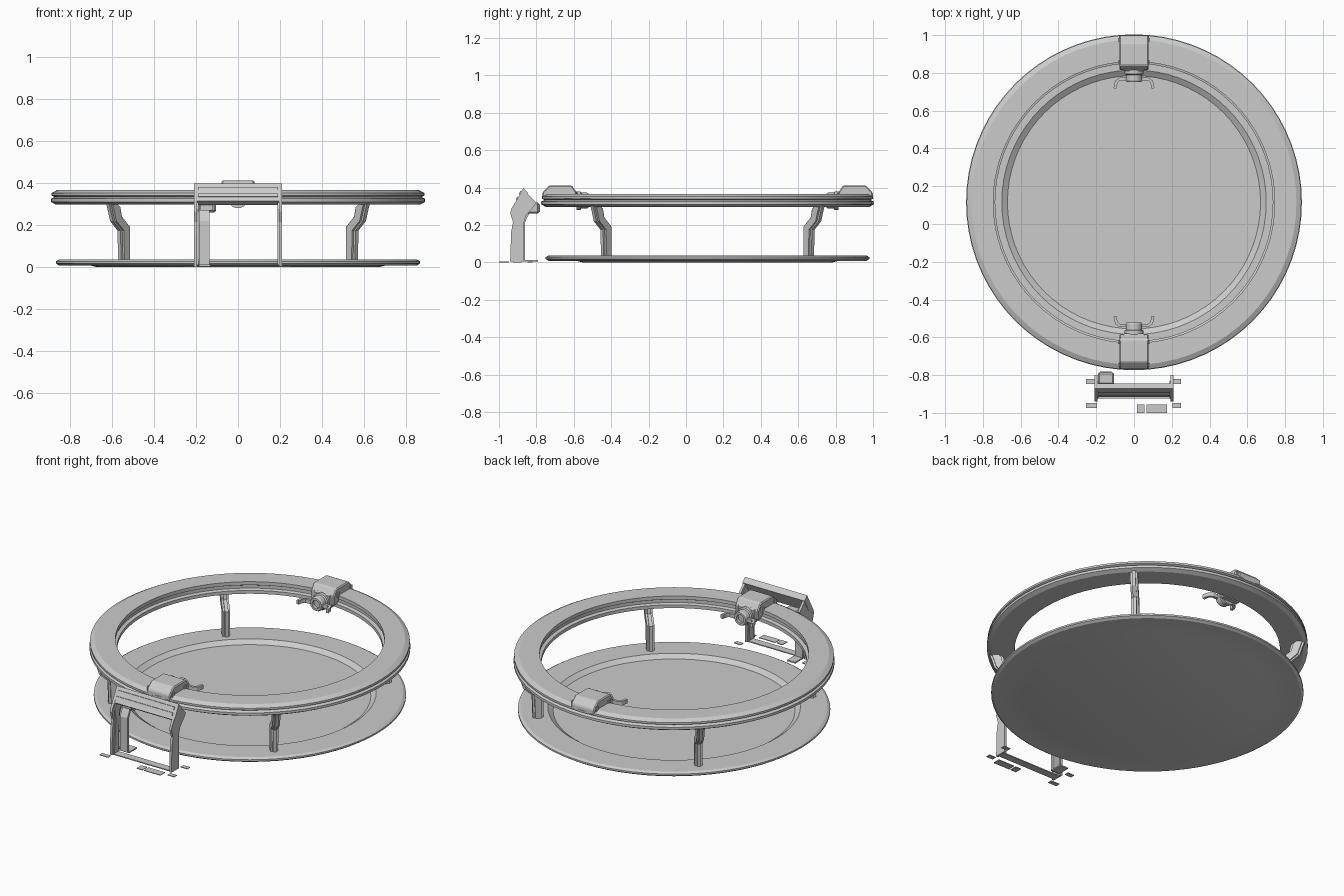
import bpy, bmesh
from math import pi, cos, sin
from mathutils import Matrix, Vector

if "Cube" in bpy.data.objects:
    bpy.data.objects.remove(bpy.data.objects["Cube"], do_unlink=True)

CENTRE = Vector((0, 0.115, 0))

grey = bpy.data.materials.new("light grey")
grey.use_nodes = True
grey.diffuse_color = (0.6, 0.6, 0.6, 1)
grey.node_tree.nodes["Principled BSDF"].inputs["Base Color"].default_value = (0.6, 0.6, 0.6, 1)


def finish(bm, name, matrix=None, smooth=False):
    if matrix:
        bmesh.ops.transform(bm, matrix=matrix, verts=bm.verts)
    bmesh.ops.recalc_face_normals(bm, faces=bm.faces)
    mesh = bpy.data.meshes.new(name)
    bm.to_mesh(mesh)
    bm.free()
    mesh.materials.append(grey)
    obj = bpy.data.objects.new(name, mesh)
    bpy.context.collection.objects.link(obj)
    if smooth:
        bpy.ops.object.select_all(action="DESELECT")
        obj.select_set(True)
        bpy.context.view_layer.objects.active = obj
        bpy.ops.object.shade_smooth_by_angle(angle=pi / 7)
    return obj


def lathe(name, profile, sides, matrix, closed):
    """Spin an (r, z) profile about z."""
    bm = bmesh.new()
    verts = [bm.verts.new((r, 0, z)) for r, z in profile]
    pairs = list(zip(verts, verts[1:] + verts[:1]))
    edges = [bm.edges.new(p) for p in (pairs if closed else pairs[:-1])]
    bmesh.ops.spin(bm, geom=verts + edges, axis=(0, 0, 1), cent=(0, 0, 0),
                   angle=2 * pi, steps=sides, use_merge=True)
    bmesh.ops.remove_doubles(bm, verts=bm.verts, dist=0.0005)
    return finish(bm, name, matrix, True)


def extrude(name, outline, x0, x1, matrix=None, bevel=0):
    """Extrude a (y, z) outline along x."""
    bm = bmesh.new()
    face = bm.faces.new([bm.verts.new((x0, y, z)) for y, z in outline])
    out = bmesh.ops.extrude_face_region(bm, geom=[face])
    bmesh.ops.translate(bm, vec=(x1 - x0, 0, 0),
                        verts=[v for v in out["geom"] if isinstance(v, bmesh.types.BMVert)])
    if bevel:
        bmesh.ops.bevel(bm, geom=bm.edges[:], offset=bevel, segments=1, affect="EDGES")
    return finish(bm, name, matrix)


def box(name, x0, x1, y0, y1, z0, z1, matrix=None, bevel=0):
    return extrude(name, [(y0, z0), (y1, z0), (y1, z1), (y0, z1)], x0, x1, matrix, bevel)


at_centre = Matrix.Translation(CENTRE)

# Base tray with a recessed floor
lathe("base_tray", [(0, .016), (.67, .016), (.7, .037), (.85, .037), (.865, .028), (.865, .018),
                    (.85, .008), (.7, .008), (.67, 0), (0, 0)], 72, at_centre, False)

# Upper ring with grooved inner and outer walls
lathe("upper_ring", [(.745, .366), (.86, .366), (.886, .352), (.886, .34), (.872, .333),
                     (.889, .325), (.889, .31), (.865, .297), (.735, .297), (.735, .317),
                     (.755, .322), (.755, .34), (.745, .345)], 72, at_centre, True)

# Four cranked posts on the diagonals
post = [(.735, .03), (.735, .19), (.79, .24), (.8, .285), (.82, .3), (.875, .3), (.865, .27),
        (.85, .22), (.8, .175), (.795, .03)]
rib = [(r + .012, z) for r, z in post[:5]] + [(r - .012, z) for r, z in post[5:]]
for i in range(4):
    turn = at_centre @ Matrix.Rotation(pi / 4 + i * pi / 2, 4, "Z")
    extrude(f"post_{i + 1}", rib, -.021, .021, turn)
    extrude(f"post_web_{i + 1}", post, -.01, .01, turn)

# Two clamps on the ring, each with a hub and winged handle facing inward
for label, angle in (("back", 0), ("front", pi)):
    place = at_centre @ Matrix.Rotation(angle, 4, "Z")
    extrude(f"{label}_clamp_body", [(.7, .315), (.7, .375), (.725, .412), (.845, .412),
                                    (.883, .375), (.885, .34), (.76, .34), (.73, .315)],
            -.078, .078, place, .006)
    for s in (-1, 1):
        for r in (.74, .86):
            box(f"{label}_clamp_lug", s * .078 - .007, s * .078 + .007, r - .01, r + .01,
                .355, .385, place)
    box(f"{label}_clamp_jaw", -.06, .06, .695, .733, .295, .38, place, .008)
    hub_place = place @ Matrix.Translation((0, .7, .33)) @ Matrix.Rotation(pi / 2, 4, "X")
    lathe(f"{label}_clamp_hub", [(0, 0), (.05, 0), (.05, .02), (.043, .025), (.043, .055),
                                 (.038, .064), (.025, .064), (.025, .045), (0, .045)],
          20, hub_place, False)
    # Curved wings
    for s in (-1, 1):
        bm = bmesh.new()
        path = [(.038, .652), (.075, .652), (.09, .642), (.097, .625), (.1, .603)]
        rows = []
        for k, (x, r) in enumerate(path):
            a, b = path[max(k - 1, 0)], path[min(k + 1, len(path) - 1)]
            side = Vector((b[1] - a[1], a[0] - b[0], 0)).normalized() * .008
            mid = Vector((x, r, .33))
            rows.append([bm.verts.new((mid + side * u + Vector((0, 0, w))) * 1)
                         for u, w in ((1, -.012), (1, .012), (-1, .012), (-1, -.012))])
        for p, q in zip(rows, rows[1:]):
            for j in range(4):
                bm.faces.new((p[j], p[(j + 1) % 4], q[(j + 1) % 4], q[j]))
        bm.faces.new(rows[0])
        bm.faces.new(rows[-1])
        finish(bm, f"{label}_clamp_wing", place @ Matrix.Scale(s, 4, (1, 0, 0)))

# Control stand: two cranked side legs with a raised inner web
leg = [(-.94, .004), (-.935, .16), (-.925, .215), (-.94, .265), (-.932, .29), (-.87, .39),
       (-.8, .318), (-.812, .3), (-.855, .25), (-.866, .215), (-.866, .004)]
web = [(-.925, .01), (-.91, .215), (-.922, .275), (-.87, .365), (-.83, .32), (-.875, .25),
       (-.885, .01)]
for label, s in (("left", 1), ("right", -1)):
    extrude(f"{label}_stand_leg", leg, s * .194, s * .208)
    extrude(f"{label}_stand_leg_web", web, s * .188, s * .194)

# Tilted top bar with raised strips
extrude("stand_top_bar", [(-.915, .315), (-.87, .398), (-.845, .372), (-.885, .295)], -.21, .21)
for z in (.335, .365):
    y = -.915 + (z - .315) * .54
    extrude("stand_bar_strip", [(y - .007, z), (y + .001, z + .016), (y + .008, z + .014),
                                (y, z - .002)], -.19, .19)

# Side box, its inner support and foot
box("stand_side_box", -.19, -.105, -.85, -.785, .26, .32, None, .008)
box("stand_box_cap", -.18, -.12, -.86, -.78, .27, .31)
extrude("inner_support", [(-.875, .01), (-.875, .22), (-.85, .27), (-.835, .27), (-.86, .215),
                          (-.86, .01)], -.185, -.135)
box("inner_support_foot", -.185, -.13, -.865, -.79, .004, .012)

# Floor strip and loose marker plates
box("floor_strip", -.2, .2, -.925, -.88, 0, .006)
for x0, x1, y0, y1 in ((-.255, -.197, -.974, -.947), (.205, .25, -.974, -.947),
                       (-.255, -.21, -.847, -.82), (.205, .25, -.847, -.82),
                       (.015, .055, -1, -.955), (.065, .175, -1, -.955)):
    box("marker_plate", x0, x1, y0, y1, 0, .004)
